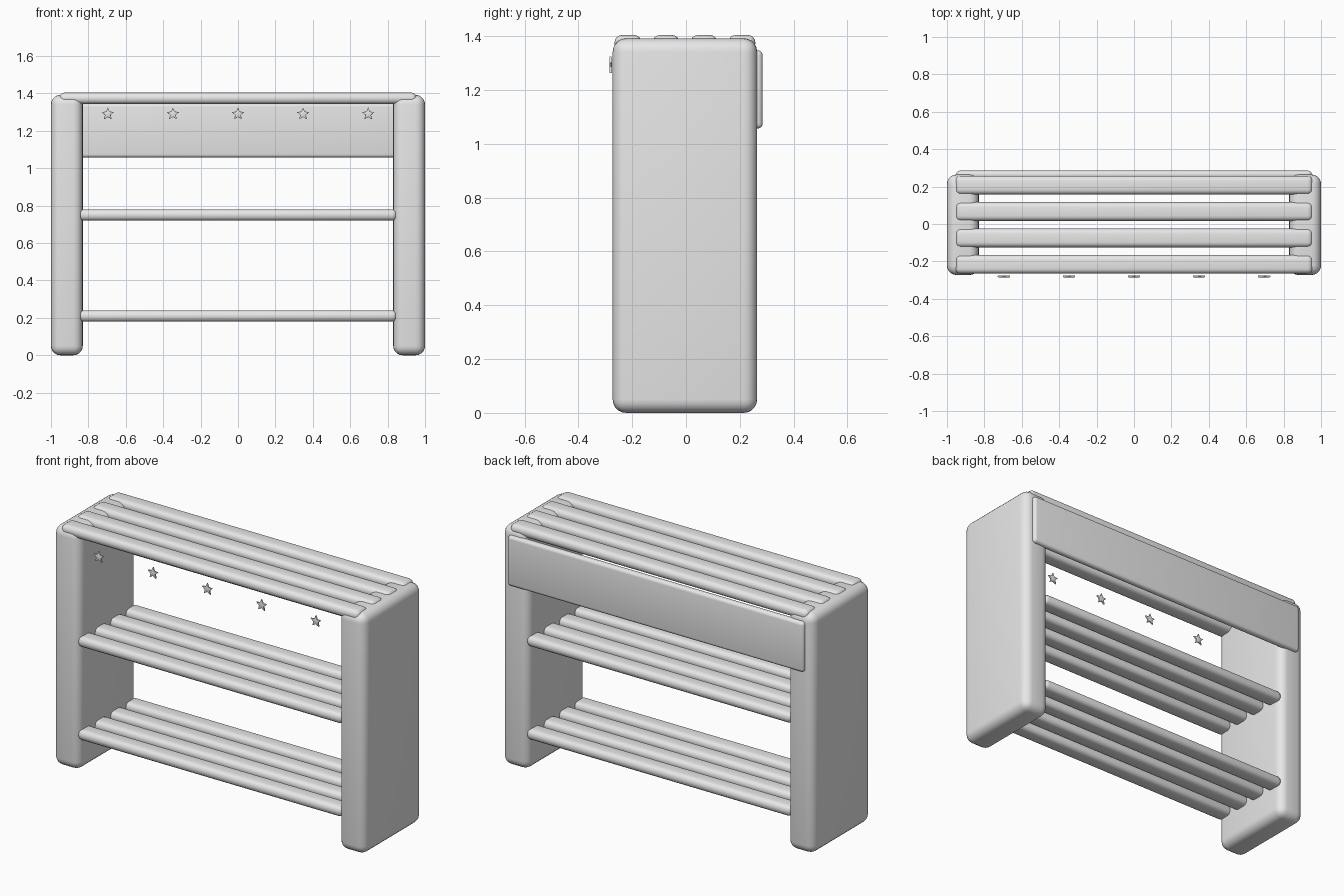
import bpy
import math

cube = bpy.data.objects.get("Cube")
if cube:
    bpy.data.objects.remove(cube, do_unlink=True)

grey = bpy.data.materials.new("plain_grey")
grey.use_nodes = True
grey.diffuse_color = (0.8, 0.8, 0.8, 1)
grey.node_tree.nodes["Principled BSDF"].inputs["Base Color"].default_value = (0.8, 0.8, 0.8, 1)

MID_Y = -0.004  # centre line of the frame


def finish(obj, name, radius, segments):
    """Name, colour, round the edges and smooth."""
    obj.name = name
    obj.data.materials.append(grey)
    bevel = obj.modifiers.new("rounding", "BEVEL")
    bevel.width = radius
    bevel.segments = segments
    bevel.limit_method = "ANGLE"
    bpy.ops.object.select_all(action="DESELECT")
    obj.select_set(True)
    bpy.context.view_layer.objects.active = obj
    bpy.ops.object.modifier_apply(modifier=bevel.name)
    bpy.ops.object.shade_smooth_by_angle(angle=math.radians(35))


def rounded_box(name, centre, size, radius, segments=4):
    bpy.ops.mesh.primitive_cube_add(size=1, location=centre)
    obj = bpy.context.object
    obj.scale = size
    bpy.ops.object.transform_apply(location=False, rotation=False, scale=True)
    finish(obj, name, radius, segments)


def star(name, centre, outer=0.035, inner=0.016, depth=0.01):
    # Five-pointed outline, extruded front to back
    ring = []
    for i in range(10):
        r = inner if i % 2 else outer
        a = math.pi / 2 + i * math.pi / 5
        ring.append((r * math.cos(a), r * math.sin(a)))
    verts = [(x, y, z) for y in (-depth / 2, depth / 2) for x, z in ring]
    faces = [tuple(range(10)), tuple(reversed(range(10, 20)))]
    faces += [(i, i + 10, (i + 1) % 10 + 10, (i + 1) % 10) for i in range(10)]
    mesh = bpy.data.meshes.new(name)
    mesh.from_pydata(verts, [], faces)
    obj = bpy.data.objects.new(name, mesh)
    obj.location = centre
    bpy.context.collection.objects.link(obj)
    finish(obj, name, 0.002, 2)


# Side panels
for side, sx in (("left", 1), ("right", -1)):
    rounded_box(f"{side}_side_panel", (sx * 0.915, MID_Y, 0.696), (0.17, 0.537, 1.392), 0.05, 5)

# Rows of slats: top, middle shelf, lower shelf
for row, z, length in (("top", 1.374, 1.91), ("middle_shelf", 0.75, 1.7), ("lower_shelf", 0.21, 1.7)):
    for i in range(4):
        y = MID_Y + (i - 1.5) * 0.141
        rounded_box(f"{row}_slat_{i + 1}", (0, y, z), (length, 0.1, 0.06), 0.027)

# Back board
rounded_box("back_board", (0, 0.264, 1.202), (1.9, 0.042, 0.29), 0.018)

# Row of small stars along the front
for i in range(5):
    star(f"front_star_{i + 1}", ((i - 2) * 0.348, -0.28, 1.29))
